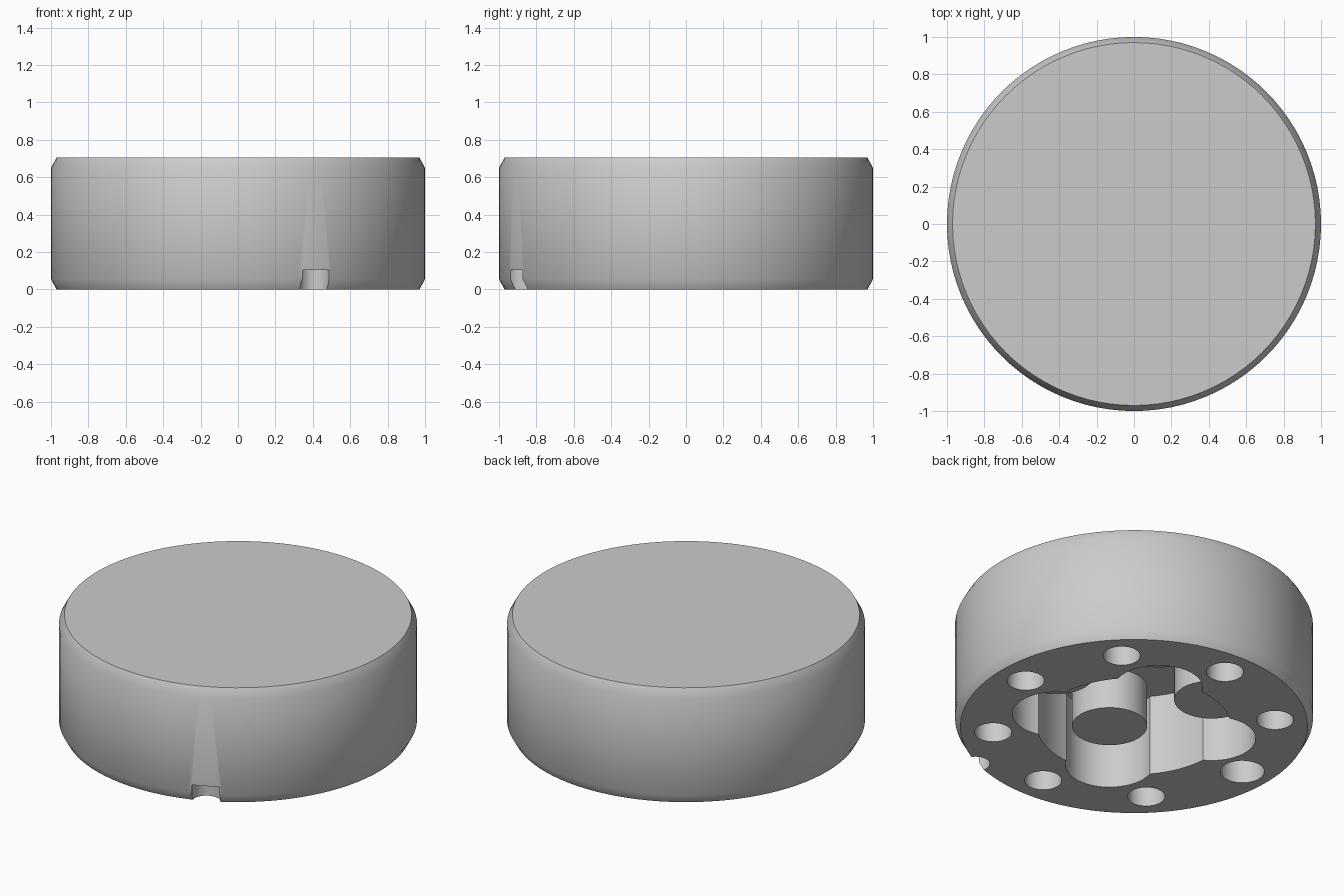
import bpy, bmesh
from math import sin, cos, radians

default = bpy.data.objects.get("Cube")
if default:
    bpy.data.objects.remove(default, do_unlink=True)

SEGMENTS = 96

grey = bpy.data.materials.new("light_grey")
grey.use_nodes = True
colour = (0.6, 0.6, 0.6, 1)
grey.diffuse_color = colour
grey.node_tree.nodes["Principled BSDF"].inputs["Base Color"].default_value = colour


def lathe(name, profile, segments, angle=0, distance=0):
    """Closed solid of revolution from (radius, z) points, at a polar position."""
    a = radians(angle)
    cx, cy = distance * cos(a), distance * sin(a)
    bm = bmesh.new()
    rings = []
    for r, z in profile:
        turns = [radians(360) * i / segments for i in range(segments)]
        rings.append([bm.verts.new((cx + r * cos(t), cy + r * sin(t), z)) for t in turns])
    for low, high in zip(rings, rings[1:]):
        for i in range(segments):
            j = (i + 1) % segments
            bm.faces.new((low[i], low[j], high[j], high[i]))
    bm.faces.new(rings[0][::-1])
    bm.faces.new(rings[-1])
    mesh = bpy.data.meshes.new(name)
    bm.to_mesh(mesh)
    bm.free()
    mesh.materials.append(grey)
    obj = bpy.data.objects.new(name, mesh)
    bpy.context.collection.objects.link(obj)
    return obj


def combine(target, tool, operation):
    """Apply a boolean and remove its helper."""
    mod = target.modifiers.new("boolean", "BOOLEAN")
    mod.operation = operation
    mod.solver = "EXACT"
    mod.object = tool
    bpy.context.view_layer.objects.active = target
    bpy.ops.object.modifier_apply(modifier=mod.name)
    bpy.data.objects.remove(tool, do_unlink=True)


def bore(radius, depth, angle=0, distance=0, segments=48):
    cutter = lathe("cutter", [(radius, -0.1), (radius, depth)], segments, angle, distance)
    combine(body, cutter, "DIFFERENCE")


# Chamfered round body
HEIGHT = 0.705
body = lathe("round_body", [(0.97, 0), (1, 0.055), (1, HEIGHT - 0.055), (0.97, HEIGHT)], SEGMENTS)

# Central recess with four round lobes
CEILING = 0.5
lobe_angles = [67.5 + 90 * i for i in range(4)]
bore(0.54, CEILING, segments=SEGMENTS)
for angle in lobe_angles:
    bore(0.246, CEILING, angle, 0.455)

# Ring of blind holes, one of them wider
for i in range(8):
    bore(0.123 if i == 4 else 0.104, 0.3, 45 * i, 0.79)

# Index notch in the lower rim
bore(0.08, 0.105, -65.4, 0.98)

# Posts hanging inside the lobes
for angle in lobe_angles:
    post = lathe("post", [(0.21, 0.25), (0.21, CEILING + 0.05)], 48, angle, 0.455)
    combine(body, post, "UNION")

# Smooth walls with crisp rims
bpy.ops.object.select_all(action="DESELECT")
body.select_set(True)
bpy.context.view_layer.objects.active = body
bpy.ops.object.shade_smooth_by_angle(angle=radians(40))
